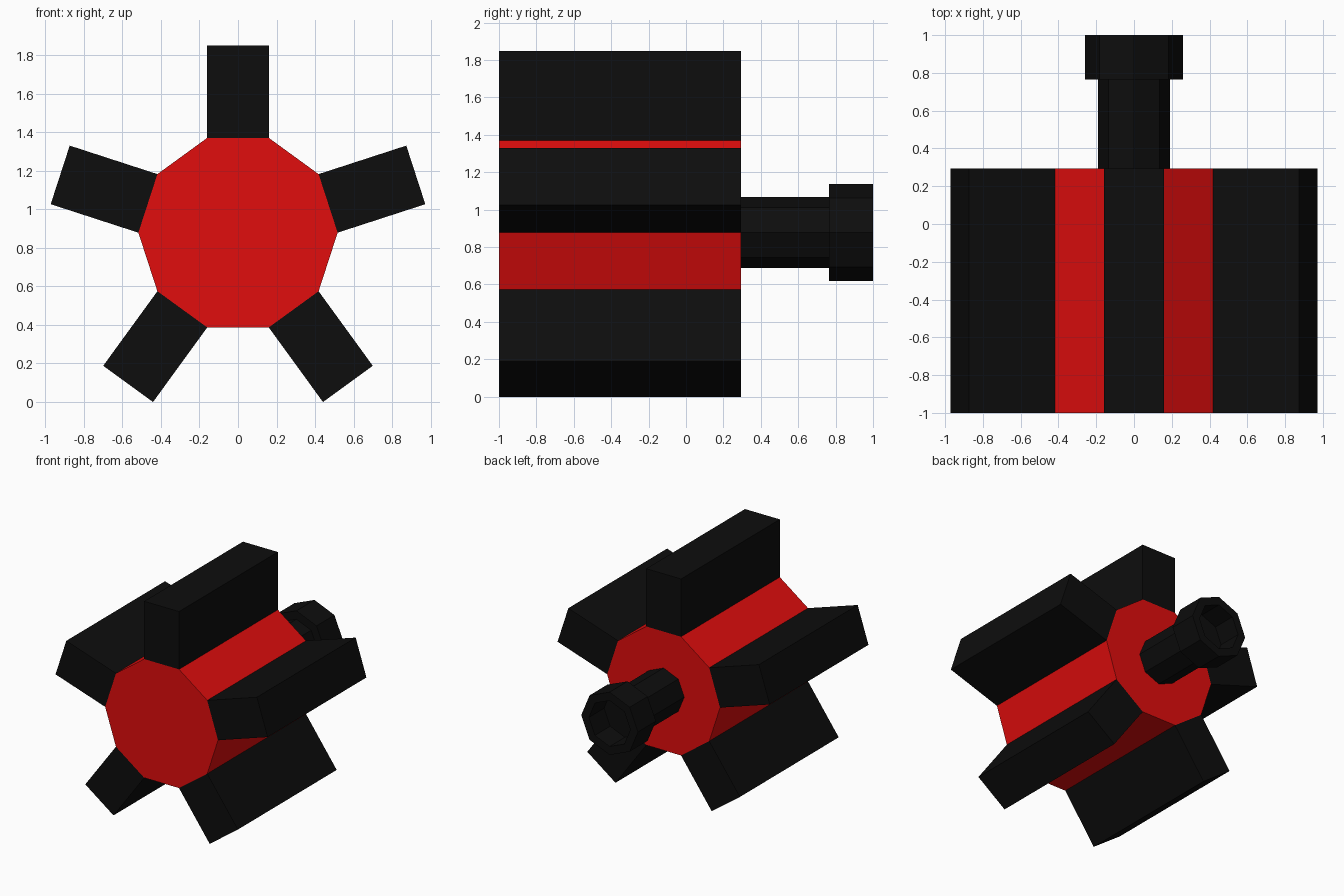
import bpy, bmesh
from math import sin, cos, pi, radians
from mathutils import Matrix

if "Cube" in bpy.data.objects:
    bpy.data.objects.remove(bpy.data.objects["Cube"])

CZ = 0.878                      # height of the rotation axis
FRONT, BACK = -1.0, 0.293       # hub depth range
R_HUB, R_TIP = 0.517, 0.97
APOTHEM = R_HUB * cos(pi / 10)
HALF_W = R_HUB * sin(pi / 10)


def material(name, color):
    m = bpy.data.materials.new(name)
    m.diffuse_color = color
    m.use_nodes = True
    m.node_tree.nodes["Principled BSDF"].inputs["Base Color"].default_value = m.diffuse_color
    return m


RED = material("red", (0.75, 0.004, 0.004, 1))
BLACK = material("black", (0.004, 0.004, 0.004, 1))


def finish(name, bm, mat):
    bmesh.ops.recalc_face_normals(bm, faces=bm.faces[:])
    mesh = bpy.data.meshes.new(name)
    bm.to_mesh(mesh)
    bm.free()
    mesh.materials.append(mat)
    obj = bpy.data.objects.new(name, mesh)
    bpy.context.collection.objects.link(obj)
    return obj


def lathe(name, profile, sides, mat):
    """Closed low-poly solid around the y axis from (radius, y) rings."""
    bm = bmesh.new()
    rings = [[bm.verts.new((r * cos(2 * pi * i / sides), y,
                            CZ + r * sin(2 * pi * i / sides)))
              for i in range(sides)] for r, y in profile]
    for a, b in zip(rings, rings[1:]):
        for i in range(sides):
            j = (i + 1) % sides
            bm.faces.new((a[i], a[j], b[j], b[i]))
    bm.faces.new(rings[0])
    bm.faces.new(rings[-1])
    return finish(name, bm, mat)


# Ten-sided hub
lathe("hub", [(R_HUB, FRONT), (R_HUB, BACK)], 10, RED)

# Octagonal axle with a wider, recessed end collar
lathe("axle", [(0.19, BACK), (0.19, 0.765), (0.26, 0.765), (0.26, 1.0),
               (0.19, 1.0), (0.19, 0.8)], 8, BLACK)

# Five paddles on alternate hub sides
for k in range(5):
    bm = bmesh.new()
    bmesh.ops.create_cube(bm, size=1)
    bmesh.ops.scale(bm, vec=(2 * HALF_W, BACK - FRONT, R_TIP - APOTHEM),
                    verts=bm.verts)
    bmesh.ops.translate(bm, vec=(0, (FRONT + BACK) / 2, (R_TIP + APOTHEM) / 2),
                        verts=bm.verts)
    # The inner end is covered by the hub
    inner = min(bm.faces, key=lambda f: f.calc_center_median().z)
    bmesh.ops.delete(bm, geom=[inner], context='FACES_ONLY')
    bm.transform(Matrix.Translation((0, 0, CZ)) @
                 Matrix.Rotation(radians(72 * k), 4, 'Y'))
    finish(f"paddle_{k + 1}", bm, BLACK)
